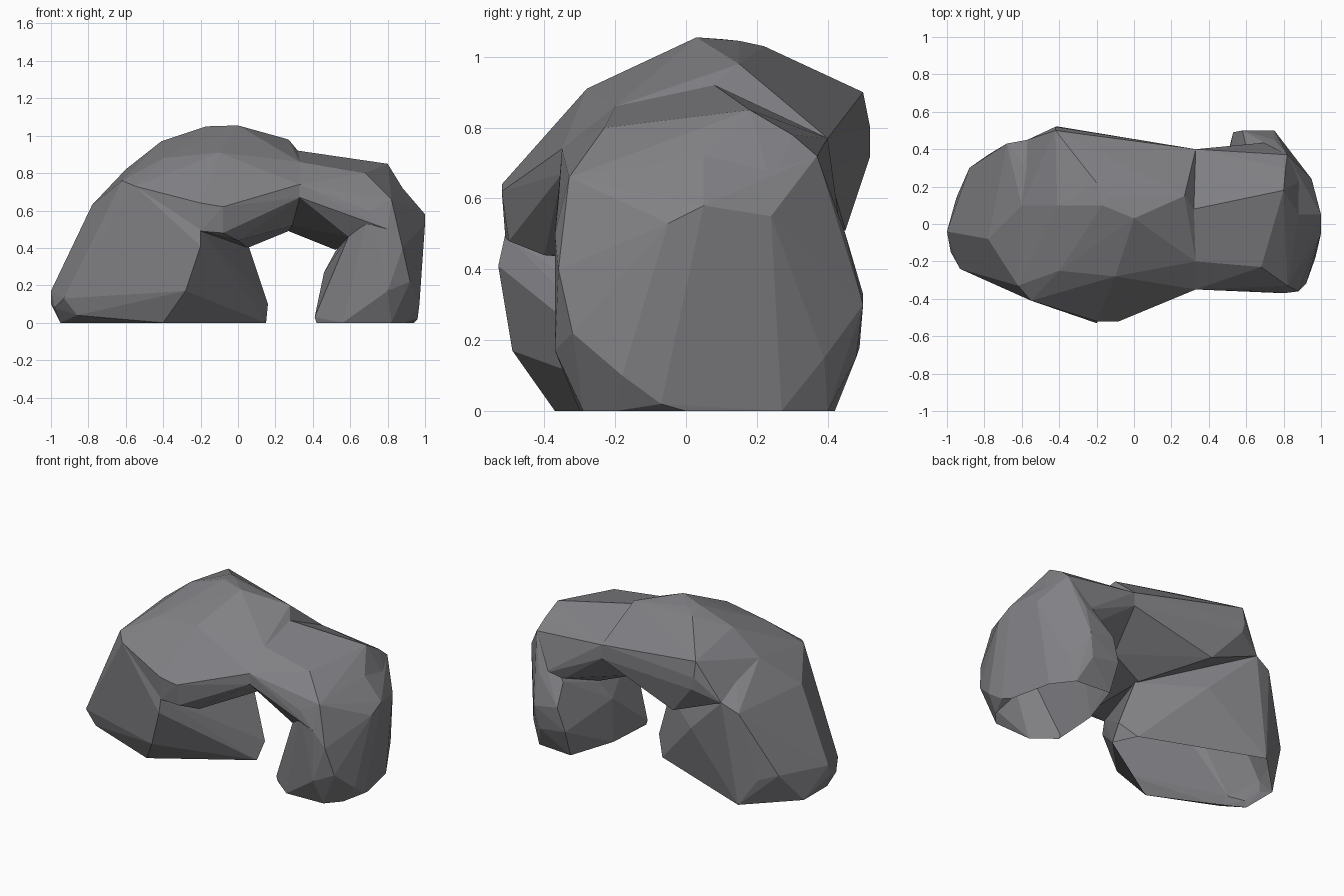
import bpy, bmesh


def boulder(name, pts):
    """Faceted stone block: convex hull round a few corner points."""
    bm = bmesh.new()
    for p in pts:
        bm.verts.new(p)
    res = bmesh.ops.convex_hull(bm, input=bm.verts)
    junk = [g for g in res["geom_interior"] if isinstance(g, bmesh.types.BMVert)]
    bmesh.ops.delete(bm, geom=junk, context='VERTS')
    bmesh.ops.dissolve_limit(bm, angle_limit=0.05, verts=bm.verts, edges=bm.edges)
    bmesh.ops.recalc_face_normals(bm, faces=bm.faces)
    me = bpy.data.meshes.new(name)
    bm.to_mesh(me)
    bm.free()
    ob = bpy.data.objects.new(name, me)
    bpy.context.collection.objects.link(ob)
    return ob


# wide left foot, rising to the shoulder of the arch; its back tapers inwards
left_foot = boulder("rock_arch", [
    (-.95, -.1, 0), (-.95, .14, 0), (-.67, .42, 0), (.08, .13, 0),
    (.15, -.02, 0), (-.4, -.37, 0), (-.86, -.24, .04),
    (-1, -.04, .1), (-1, -.04, .17), (-.98, -.15, .08), (-.93, -.24, .13),
    (-.88, .30, .2), (-.78, .37, .17), (-.28, -.49, .17), (-.2, -.53, .41),
    (.16, .05, .1), (.06, .08, .4), (-.28, .35, .37), (-.78, -.08, .63),
    (-.66, -.30, .69), (-.62, -.33, .76), (-.55, -.41, .73), (-.68, .43, .6),
    (-.57, .45, .65), (-.2, -.51, .5), (-.6, .1, .82), (-.41, .1, .95)])

# crown: left half of the span, sharing a section with the right half
mid = [(.33, -.35, .67), (.33, -.35, .74), (.33, -.2, .86), (.32, .08, .92),
       (.33, .40, .77), (.33, .40, .68), (.27, .14, .49), (.29, 0, .52)]
crown = boulder("crown", mid + [
    (-.6, .1, .82), (-.62, -.33, .76), (-.55, -.41, .73), (-.41, .1, .97),
    (-.17, .1, 1.05), (-.12, .15, 1.045), (-.2, .22, 1.03), (0, .03, 1.055),
    (.27, .15, .98), (-.2, -.52, .64), (-.08, -.52, .62), (-.2, -.51, .49),
    (-.08, -.5, .48), (0, -.4, .44), (-.42, .52, .8), (-.40, .52, .72),
    (-.42, .5, .9), (-.57, .45, .65), (-.22, .45, .51), (.05, .1, .40),
    (.19, .12, .485), (-.4, -.25, .88), (-.1, -.28, .91)])

# right half of the span, dropping to the leg
shoulder = boulder("shoulder", mid + [
    (.68, -.23, .8), (.8, .18, .85), (.81, .3, .78), (.82, .37, .72),
    (.82, -.33, .66), (.88, .05, .72), (.9, .24, .64), (.70, -.36, .6),
    (.8, -.37, .5), (.54, -.29, .56), (.59, -.28, .46), (.43, .18, .44),
    (.52, .15, .39), (.5, .40, .65), (.6, .40, .48), (.75, .44, .48)])

# right leg
leg = boulder("right_leg", [
    (.42, -.19, 0), (.44, .12, 0), (.54, .42, 0), (.78, .40, 0), (.88, .27, 0),
    (.94, 0, 0), (.9, -.2, 0), (.82, -.29, 0), (.56, -.3, 0), (.41, -.19, .03),
    (.46, .1, .27), (.53, .49, .18), (.58, .5, .33), (.75, .5, .3), (.72, .48, .15),
    (.83, .39, .15), (.97, -.18, .1), (.96, -.07, .02), (.92, -.32, .22),
    (.80, -.37, .17), (.88, -.36, .4), (.8, -.37, .5), (.61, -.3, .35),
    (.52, .15, .38), (.6, .41, .46), (.75, .45, .5), (.95, .24, .55),
    (1, .05, .58), (1, -.05, .53), (.59, -.28, .46), (.82, .37, .72),
    (.82, -.33, .66), (.70, -.36, .6), (.88, .05, .72), (.9, .24, .64)])

# fuse the blocks into one stone
bpy.context.view_layer.objects.active = left_foot
for part in (crown, shoulder, leg):
    mod = left_foot.modifiers.new("fuse", 'BOOLEAN')
    mod.operation = 'UNION'
    mod.solver = 'EXACT'
    mod.object = part
    bpy.ops.object.modifier_apply(modifier=mod.name)
    bpy.data.objects.remove(part)

# the stone is open where it meets the ground
bm = bmesh.new()
bm.from_mesh(left_foot.data)
base = [f for f in bm.faces if all(v.co.z < .001 for v in f.verts)]
bmesh.ops.delete(bm, geom=base, context='FACES')
bm.to_mesh(left_foot.data)
bm.free()

# dark grey stone
stone = bpy.data.materials.new("stone")
stone.diffuse_color = (.22, .22, .235, 1)
left_foot.data.materials.clear()
left_foot.data.materials.append(stone)
